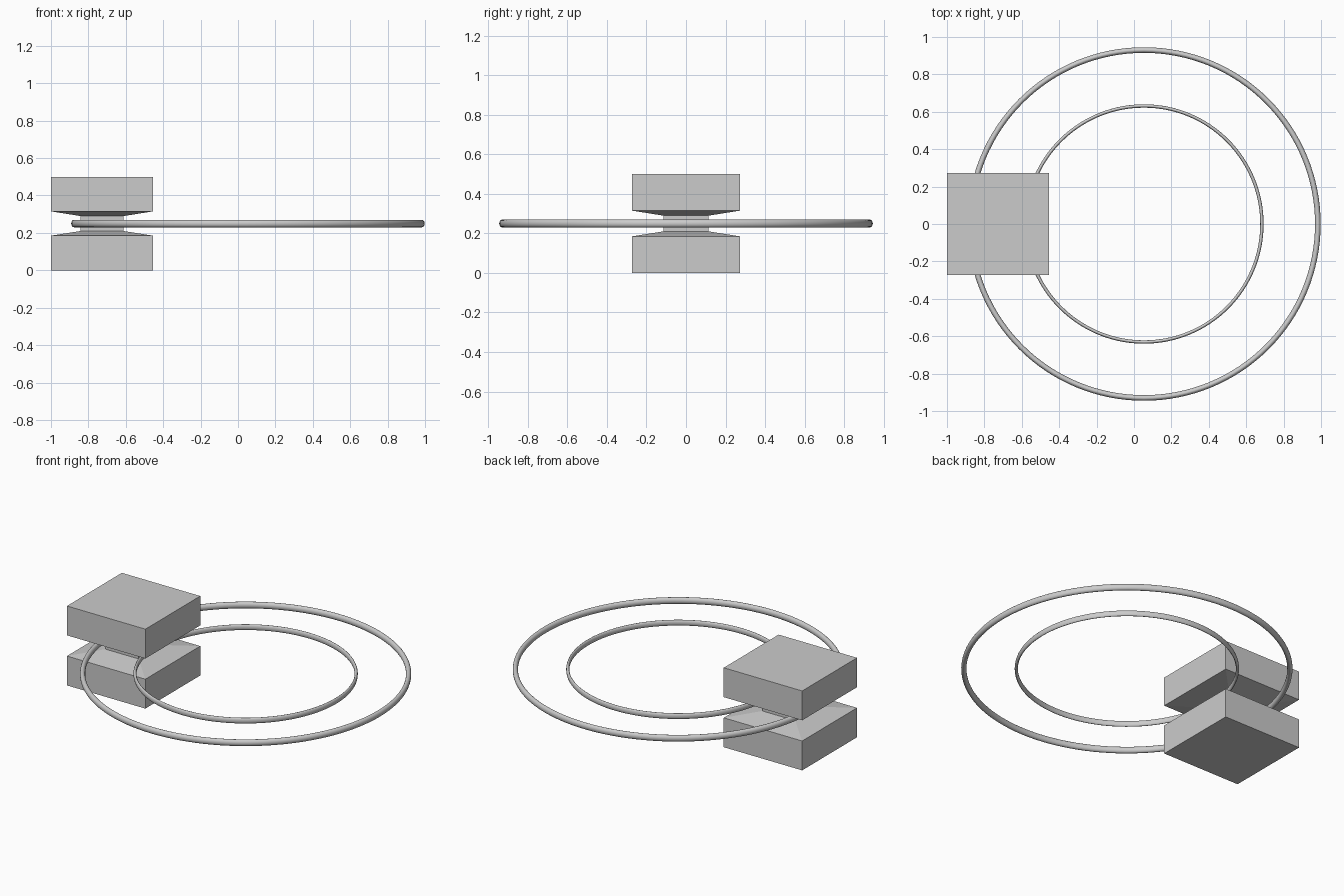
import bpy, bmesh, math

if "Cube" in bpy.data.objects:
    bpy.data.objects.remove(bpy.data.objects["Cube"])

MID_Z = 0.25
BLOCK_X, BLOCK_HALF = -0.727, 0.273
NECK_HALF = 0.115
RING_X = 0.053


def mesh_object(name, bm):
    bmesh.ops.recalc_face_normals(bm, faces=bm.faces)
    me = bpy.data.meshes.new(name)
    bm.to_mesh(me)
    bm.free()
    ob = bpy.data.objects.new(name, me)
    bpy.context.collection.objects.link(ob)
    return ob


def square_stack(name, levels, x):
    """Loft square sections given as (half width, z)."""
    bm = bmesh.new()
    loops = [[bm.verts.new((x + sx * h, sy * h, z))
              for sx, sy in ((-1, -1), (1, -1), (1, 1), (-1, 1))]
             for h, z in levels]
    for a, b in zip(loops, loops[1:]):
        for i in range(4):
            j = (i + 1) % 4
            bm.faces.new((a[i], a[j], b[j], b[i]))
    bm.faces.new(loops[0])
    bm.faces.new(loops[-1])
    return mesh_object(name, bm)


def oval_ring(name, outer_radius, half_w, half_h, seg=128, sides=16):
    """Ring with an upright oval cross-section."""
    bm = bmesh.new()
    loops = []
    for s in range(seg):
        a = math.tau * s / seg
        loop = []
        for k in range(sides):
            t = math.tau * k / sides
            r = outer_radius - half_w + half_w * math.cos(t)
            loop.append(bm.verts.new((RING_X + r * math.cos(a), r * math.sin(a),
                                      MID_Z + half_h * math.sin(t))))
        loops.append(loop)
    for s in range(seg):
        p, q = loops[s], loops[(s + 1) % seg]
        for k in range(sides):
            m = (k + 1) % sides
            bm.faces.new((p[k], q[k], q[m], p[m])).smooth = True
    return mesh_object(name, bm)


# Two blocks tapering to a shared square neck, symmetric about mid height
lower = [(BLOCK_HALF, 0), (BLOCK_HALF, 0.185), (NECK_HALF, 0.21)]
upper = [(h, 2 * MID_Z - z) for h, z in reversed(lower)]
square_stack("magnet_block", lower + upper, BLOCK_X)

# Two concentric rings on either side of the neck
oval_ring("outer_ring", 0.945, 0.015, 0.02)
oval_ring("inner_ring", 0.64, 0.009, 0.018)
